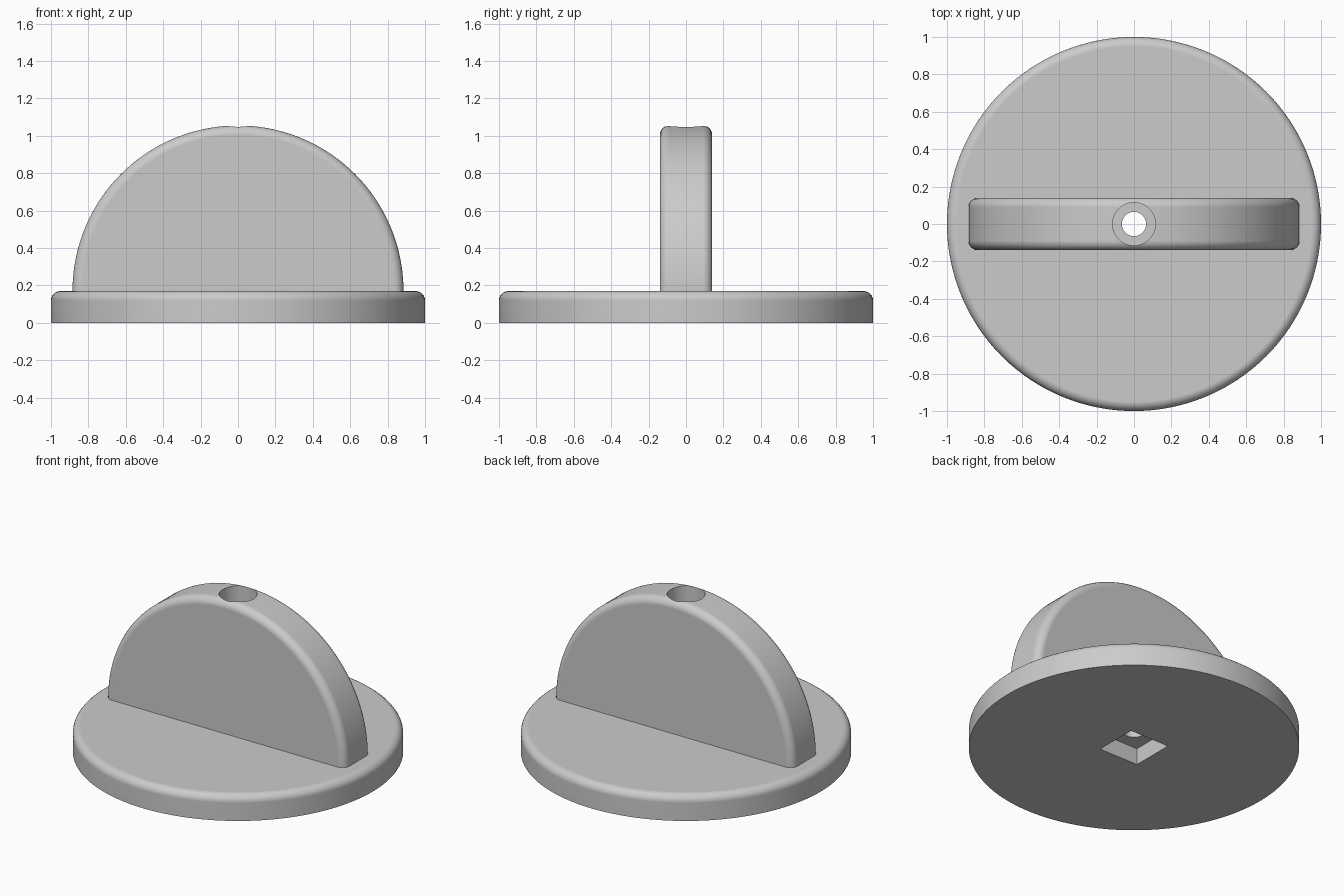
import bpy
import bmesh
from math import pi, sin, cos
from mathutils import Vector

if "Cube" in bpy.data.objects:
    bpy.data.objects.remove(bpy.data.objects["Cube"])

BASE_H = 0.17
FIN_R, FIN_T = 0.885, 0.28
FILLET = 0.05

grey = bpy.data.materials.new("light_grey")
grey.use_nodes = True
colour = (0.6, 0.6, 0.6, 1)
grey.diffuse_color = colour
grey.node_tree.nodes["Principled BSDF"].inputs["Base Color"].default_value = colour


def arc(radius, steps, sweep):
    return [(radius * cos(sweep * i / steps), radius * sin(sweep * i / steps))
            for i in range(steps)]


def prism(name, outline, depth, fillet_rule=None):
    """Extrude a closed outline by depth and round the edges the rule picks."""
    bm = bmesh.new()
    face = bm.faces.new([bm.verts.new(p) for p in outline])
    grown = bmesh.ops.extrude_face_region(bm, geom=[face])["geom"]
    bmesh.ops.translate(bm, vec=depth, verts=[g for g in grown if isinstance(g, bmesh.types.BMVert)])
    bmesh.ops.recalc_face_normals(bm, faces=bm.faces[:])
    if fillet_rule:
        edges = [e for e in bm.edges if fillet_rule(e)]
        bmesh.ops.bevel(bm, geom=edges, offset=FILLET, offset_type='OFFSET',
                        segments=6, profile=0.5, affect='EDGES', clamp_overlap=False)
    mesh = bpy.data.meshes.new(name)
    bm.to_mesh(mesh)
    bm.free()
    mesh.materials.append(grey)
    obj = bpy.data.objects.new(name, mesh)
    bpy.context.collection.objects.link(obj)
    return obj


def combine(target, other, operation):
    bpy.context.view_layer.objects.active = target
    mod = target.modifiers.new(operation.lower(), 'BOOLEAN')
    mod.object, mod.operation, mod.solver = other, operation, 'EXACT'
    bpy.ops.object.modifier_apply(modifier=mod.name)
    bpy.data.objects.remove(other)


# Round base with a rounded upper rim
knob = prism("knob", [(x, y, 0) for x, y in arc(1, 128, 2 * pi)], Vector((0, 0, BASE_H)),
             lambda e: all(v.co.z > BASE_H - 0.01 for v in e.verts))

# Upright half-disc grip, its foot sunk into the base
half = arc(FIN_R, 72, pi) + [(-FIN_R, 0), (-FIN_R, -0.1), (FIN_R, -0.1)]
grip = prism("grip", [(x, -FIN_T / 2, z + BASE_H) for x, z in half], Vector((0, FIN_T, 0)),
             lambda e: abs(e.verts[0].co.y - e.verts[1].co.y) < 0.01)
combine(knob, grip, 'UNION')

# Screw hole, wider head bore from above, square nut pocket from below
for name, radius, low, high in (("screw_hole", 0.065, -0.1, 1.2), ("head_bore", 0.115, 0.4, 1.2)):
    cutter = prism(name, [(x, y, low) for x, y in arc(radius, 40, 2 * pi)],
                   Vector((0, 0, high - low)))
    combine(knob, cutter, 'DIFFERENCE')
s = 0.145
pocket = prism("nut_pocket", [(-s, -s, -0.1), (s, -s, -0.1), (s, s, -0.1), (-s, s, -0.1)],
               Vector((0, 0, 0.21)))
combine(knob, pocket, 'DIFFERENCE')

# Smooth curves, crisp creases
bpy.ops.object.select_all(action='DESELECT')
knob.select_set(True)
bpy.context.view_layer.objects.active = knob
bpy.ops.object.shade_smooth_by_angle(angle=pi / 6)
weighted = knob.modifiers.new("weighted_normals", 'WEIGHTED_NORMAL')
weighted.keep_sharp = True
